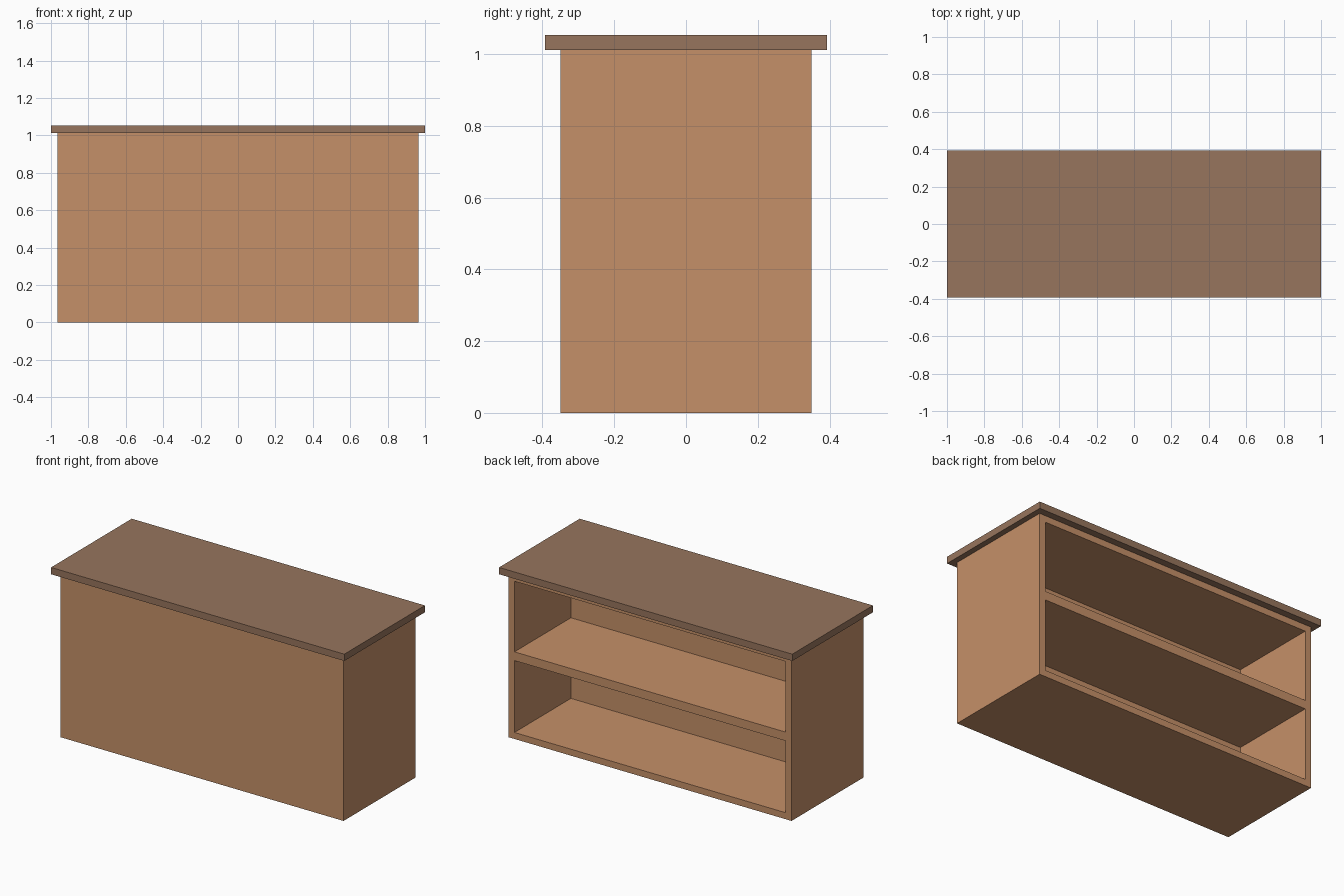
import bpy

cube = bpy.data.objects.get("Cube")
if cube:
    bpy.data.objects.remove(cube, do_unlink=True)


def make_material(name, colour):
    mat = bpy.data.materials.new(name)
    mat.use_nodes = True
    mat.diffuse_color = colour
    mat.node_tree.nodes["Principled BSDF"].inputs["Base Color"].default_value = colour
    return mat


def make_box(name, low, high, mat):
    """Box spanning two opposite corners."""
    centre = [(a + b) / 2 for a, b in zip(low, high)]
    bpy.ops.mesh.primitive_cube_add(size=1, location=centre)
    obj = bpy.context.object
    obj.name = obj.data.name = name
    obj.scale = [b - a for a, b in zip(low, high)]
    bpy.ops.object.transform_apply(location=True, rotation=False, scale=True)
    obj.data.materials.append(mat)
    return obj


light_wood = make_material("light wood", (0.56, 0.28, 0.14, 1))
dark_wood = make_material("dark wood", (0.31, 0.178, 0.11, 1))

half_width, half_depth, body_height = 0.965, 0.35, 1.012
panel = 0.04       # side panel thickness
inner_front = -0.2  # inner face of the thick front panel

# Counter body
body = make_box("counter_body", (-half_width, -half_depth, 0),
                (half_width, half_depth, body_height), light_wood)

# Two open shelf bays cut into the back
for label, bottom, top in (("lower", 0.04, 0.483), ("upper", 0.537, 0.972)):
    cutter = make_box(label + "_bay_cutter", (panel - half_width, inner_front, bottom),
                      (half_width - panel, half_depth + 0.1, top), light_wood)
    cutter.hide_render = True
    bay = body.modifiers.new(label + "_bay", "BOOLEAN")
    bay.operation = "DIFFERENCE"
    bay.solver = "EXACT"
    bay.object = cutter
    bpy.context.view_layer.objects.active = body
    bpy.ops.object.modifier_apply(modifier=bay.name)
    bpy.data.objects.remove(cutter, do_unlink=True)

# Overhanging counter top
make_box("counter_top", (-1, -0.393, body_height), (1, 0.393, 1.054), dark_wood)
